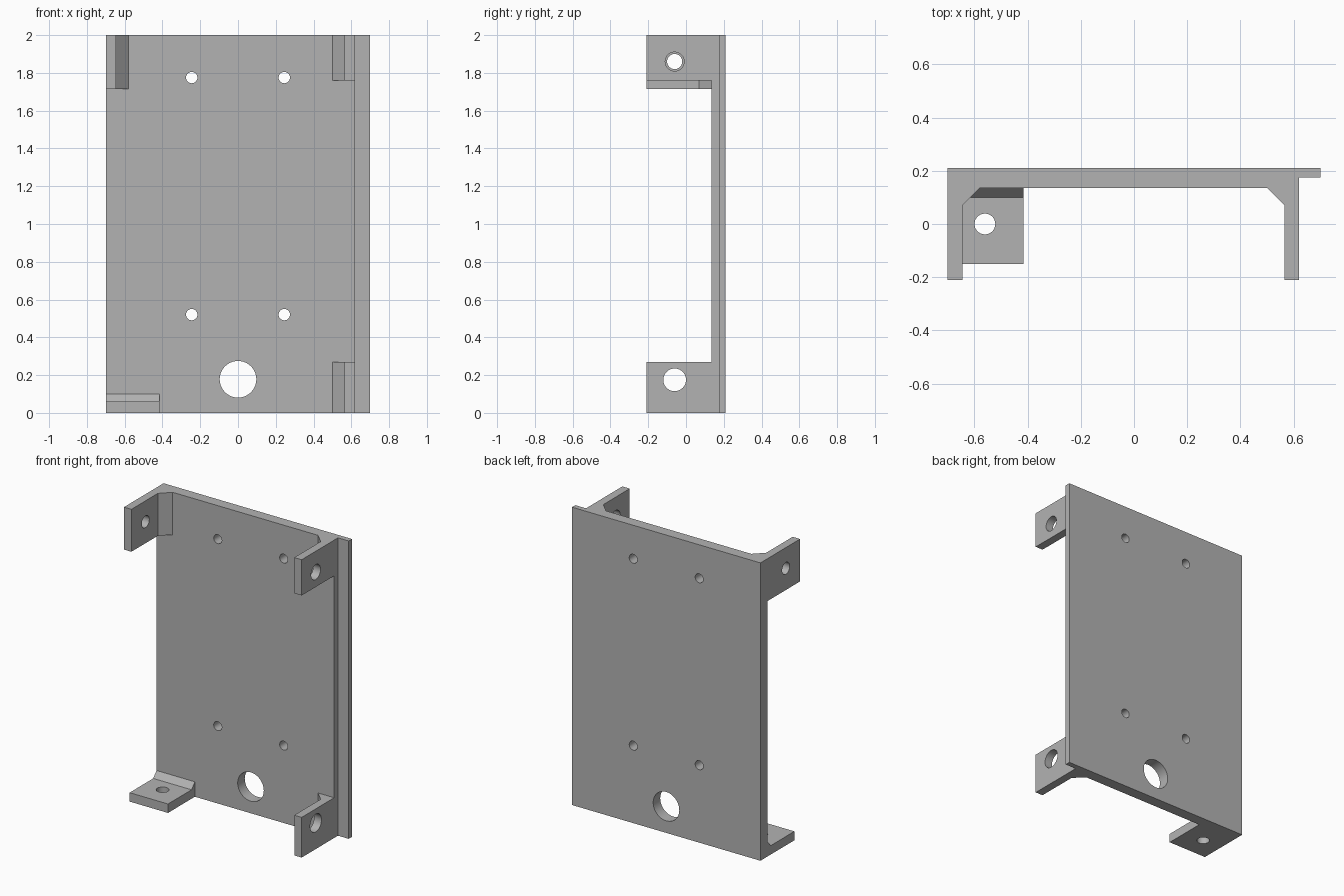
import bpy, bmesh, math
from mathutils import Matrix, Vector

cube = bpy.data.objects.get("Cube")
if cube:
    bpy.data.objects.remove(cube, do_unlink=True)

grey = bpy.data.materials.new("plain_grey")
grey.use_nodes = True
color = (0.45, 0.45, 0.45, 1)
grey.diffuse_color = color
grey.node_tree.nodes["Principled BSDF"].inputs["Base Color"].default_value = color


def make_object(name, bm):
    bmesh.ops.recalc_face_normals(bm, faces=bm.faces)
    mesh = bpy.data.meshes.new(name)
    bm.to_mesh(mesh)
    bm.free()
    mesh.materials.append(grey)
    obj = bpy.data.objects.new(name, mesh)
    bpy.context.collection.objects.link(obj)
    return obj


def extrude(name, profile, axis, low, high):
    """Extrude an (x, y) profile along z, or a (y, z) profile along x."""
    bm = bmesh.new()
    place = (lambda a, b: (a, b, low)) if axis == "z" else (lambda a, b: (low, a, b))
    face = bm.faces.new([bm.verts.new(place(*p)) for p in profile])
    step = Vector((0, 0, high - low)) if axis == "z" else Vector((high - low, 0, 0))
    result = bmesh.ops.extrude_face_region(bm, geom=[face])
    moved = [v for v in result["geom"] if isinstance(v, bmesh.types.BMVert)]
    bmesh.ops.translate(bm, verts=moved, vec=step)
    return make_object(name, bm)


def hole(name, center, axis, radius):
    """Round cutter through a wall or tab."""
    bm = bmesh.new()
    turn = Vector(axis).to_track_quat("Z", "Y").to_matrix().to_4x4()
    bmesh.ops.create_cone(bm, cap_ends=True, segments=48, radius1=radius, radius2=radius,
                          depth=0.2, matrix=Matrix.Translation(center) @ turn)
    return make_object(name, bm)


FRONT, BACK, INSIDE = -0.21, 0.21, 0.17   # INSIDE buries tab roots in the plate
FACE = 0.135

# Back plate with a thin lip along its left edge
plate = extrude("mounting_bracket", [(-0.7, FACE), (0.62, FACE), (0.62, 0.175),
                (0.7, 0.175), (0.7, BACK), (-0.7, BACK)], "z", 0, 2)

# Side tabs with a sloped gusset in the inner corner
left_tab = [(0.62, INSIDE), (0.62, FRONT), (0.565, FRONT), (0.565, 0.07),
            (0.5, FACE), (0.5, INSIDE)]
right_tab = [(-0.7, INSIDE), (-0.7, FRONT), (-0.645, FRONT), (-0.645, 0.07),
             (-0.58, FACE), (-0.58, INSIDE)]
tabs = [
    extrude("lower_left_tab", left_tab, "z", 0, 0.27),
    extrude("upper_left_tab", left_tab, "z", 1.76, 2),
    extrude("upper_right_tab", right_tab, "z", 1.715, 2),
    # Flat foot, drilled vertically
    extrude("foot_tab", [(INSIDE, 0), (-0.15, 0), (-0.15, 0.06), (0.1, 0.06),
            (FACE, 0.1), (INSIDE, 0.1)], "x", -0.7, -0.415),
]

# Holes
X, Y, Z = (1, 0, 0), (0, 1, 0), (0, 0, 1)
cutters = [hole("screw_hole", (x, 0.17, z), Y, 0.03)
           for x in (-0.245, 0.245) for z in (0.52, 1.775)]
cutters += [
    hole("cable_hole", (0, 0.17, 0.178), Y, 0.097),
    hole("lower_left_hole", (0.59, -0.06, 0.175), X, 0.06),
    hole("upper_left_hole", (0.59, -0.06, 1.86), X, 0.05),
    hole("upper_right_hole", (-0.67, -0.06, 1.86), X, 0.04),
    hole("foot_hole", (-0.56, 0, 0.03), Z, 0.039),
]

# Join the tabs, cut the holes, then bake the result
for parts, operation in ((tabs, "UNION"), (cutters, "DIFFERENCE")):
    for part in parts:
        mod = plate.modifiers.new(part.name, "BOOLEAN")
        mod.operation = operation
        mod.solver = "EXACT"
        mod.object = part

graph = bpy.context.evaluated_depsgraph_get()
baked = bpy.data.meshes.new_from_object(plate.evaluated_get(graph))
plate.modifiers.clear()
plate.data = baked
for part in tabs + cutters:
    bpy.data.objects.remove(part, do_unlink=True)

# Smooth hole walls, sharp edges elsewhere
bpy.ops.object.select_all(action="DESELECT")
plate.select_set(True)
bpy.context.view_layer.objects.active = plate
bpy.ops.object.shade_smooth_by_angle(angle=math.radians(30))
